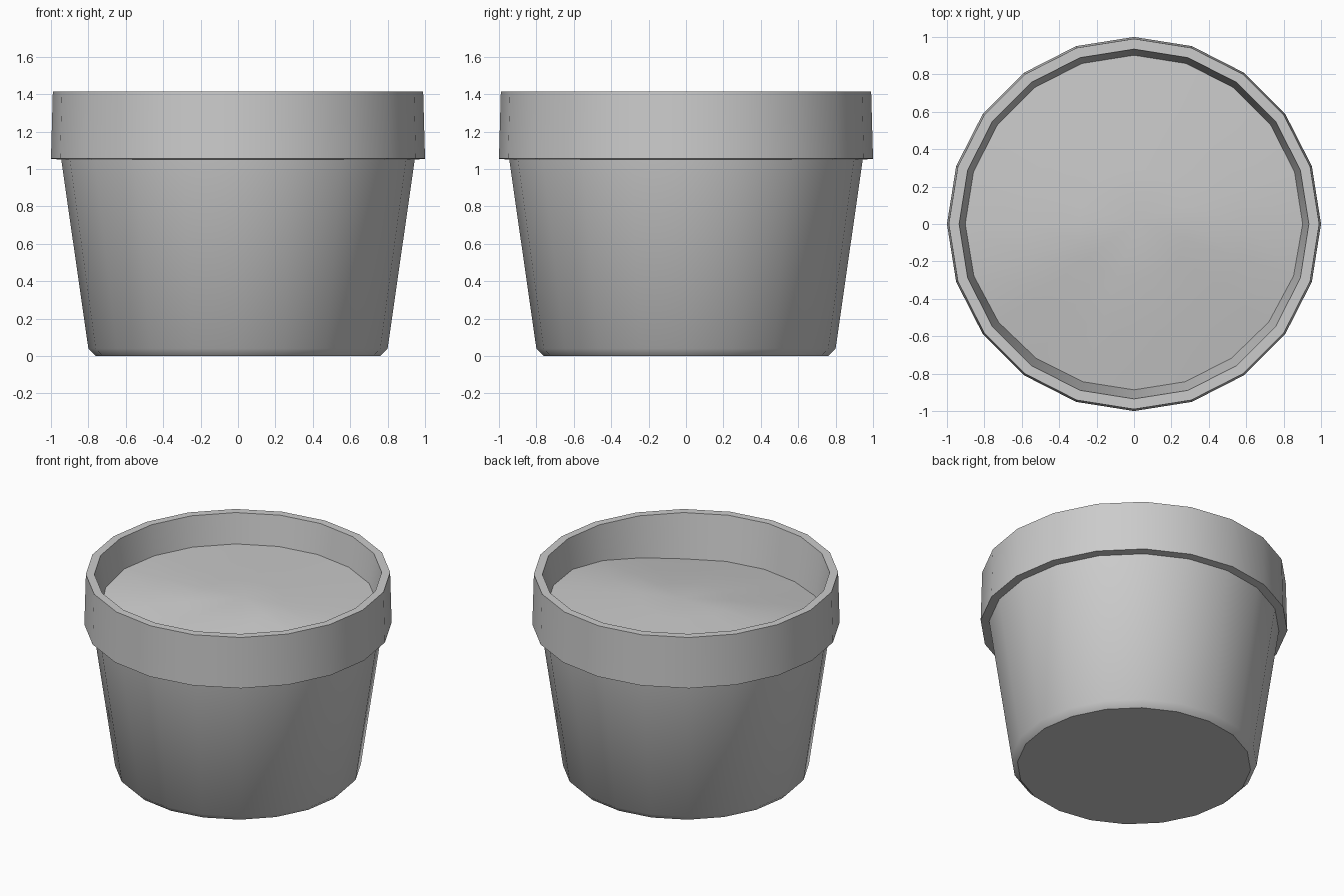
import bpy, bmesh, math

if "Cube" in bpy.data.objects:
    bpy.data.objects.remove(bpy.data.objects["Cube"])

SIDES = 20


def ring(bm, radius, height):
    """Ring of vertices; height is a number or a function of the angle."""
    verts = []
    for i in range(SIDES):
        a = 2 * math.pi * i / SIDES
        z = height(a) if callable(height) else height
        r = radius(z) if callable(radius) else radius
        verts.append(bm.verts.new((r * math.cos(a), r * math.sin(a), z)))
    return verts


def bridge(bm, lower, upper):
    for i in range(SIDES):
        j = (i + 1) % SIDES
        bm.faces.new((lower[i], lower[j], upper[j], upper[i]))


def finish(bm, name, angle):
    mesh = bpy.data.meshes.new(name)
    bm.to_mesh(mesh)
    bm.free()
    obj = bpy.data.objects.new(name, mesh)
    bpy.context.collection.objects.link(obj)
    bpy.ops.object.select_all(action='DESELECT')
    obj.select_set(True)
    bpy.context.view_layer.objects.active = obj
    bpy.ops.object.shade_smooth_by_angle(angle=math.radians(angle))
    return obj


# Pot: base, tapered body, overhanging rim and inner wall
profile = [(0.76, 0), (0.80, 0.04), (0.945, 1.05), (1.0, 1.055),
           (0.99, 1.415), (0.935, 1.415), (0.875, 1.03)]
bm = bmesh.new()
rings = [ring(bm, r, z) for r, z in profile]
for lower, upper in zip(rings, rings[1:]):
    bridge(bm, lower, upper)
bm.faces.new(list(reversed(rings[0])))
finish(bm, "pot", 40)


# Soil: gentle uneven mound, lower along the front
def edge_height(a):
    dip = max(0.0, math.cos(a + math.radians(85)))
    return 1.205 - 0.10 * min(1.0, 1.35 * dip ** 1.5)


def wall_radius(z):
    return 0.935 - 0.156 * (1.415 - z)


bm = bmesh.new()
outer = ring(bm, wall_radius, edge_height)
peak = 1.24
for t in (0.66, 0.33):
    inner = ring(bm, 0.90 * t,
                 lambda a: peak + (edge_height(a) - peak) * t ** 1.2)
    bridge(bm, outer, inner)
    outer = inner
centre = bm.verts.new((0.03, 0.03, peak))
for i in range(SIDES):
    bm.faces.new((outer[i], outer[(i + 1) % SIDES], centre))
finish(bm, "soil", 40)
